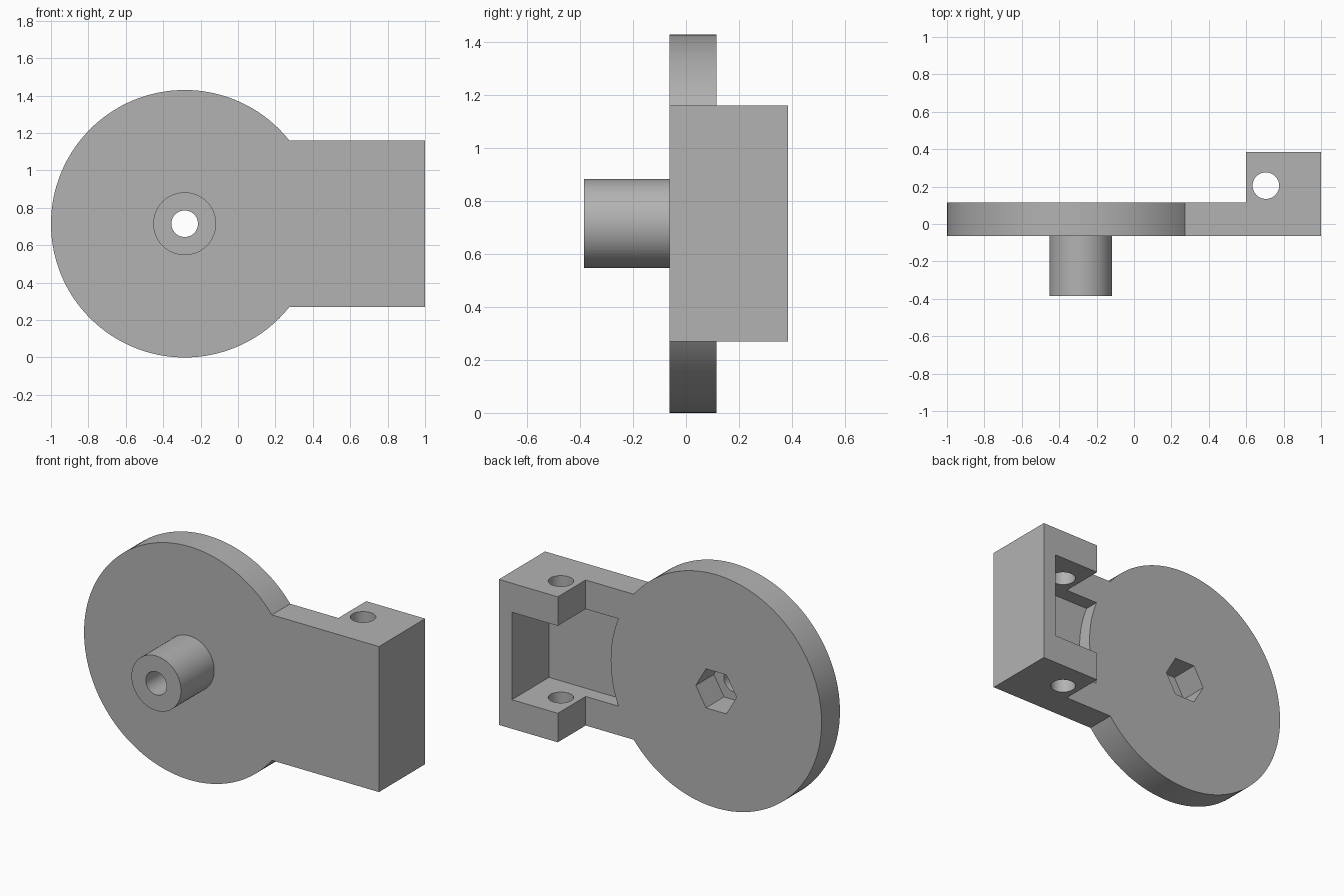
import bpy, bmesh, math
from mathutils import Vector

if "Cube" in bpy.data.objects:
    bpy.data.objects.remove(bpy.data.objects["Cube"], do_unlink=True)

# Shared dimensions
CX, CZ, R = -0.285, 0.715, 0.715        # disc centre and radius
FRONT, BACK, DEEP = -0.063, 0.115, 0.385  # plate front, plate back, block back
ARM, SLOT = 0.446, 0.268                # half heights of arm and pocket
BORE = 0.071

grey = bpy.data.materials.new("plain grey")
grey.use_nodes = True
colour = (0.45, 0.45, 0.45, 1)
grey.diffuse_color = colour
grey.node_tree.nodes["Principled BSDF"].inputs["Base Color"].default_value = colour


def prism(name, outline, axis, lo, hi):
    """Extrude a 2D outline along y (points are x, z) or z (points are x, y)."""
    def place(p, t):
        return Vector((p[0], t, p[1]) if axis == "y" else (p[0], p[1], t))
    bm = bmesh.new()
    base = bm.faces.new([bm.verts.new(place(p, lo)) for p in outline])
    moved = bmesh.ops.extrude_face_region(bm, geom=[base], use_keep_orig=True)["geom"]
    verts = [g for g in moved if isinstance(g, bmesh.types.BMVert)]
    bmesh.ops.translate(bm, verts=verts, vec=place((0, 0), hi - lo))
    bmesh.ops.recalc_face_normals(bm, faces=bm.faces)
    mesh = bpy.data.meshes.new(name)
    bm.to_mesh(mesh)
    bm.free()
    mesh.materials.append(grey)
    ob = bpy.data.objects.new(name, mesh)
    bpy.context.collection.objects.link(ob)
    return ob


def ring(x, y, r, n):
    return [(x + r * math.cos(math.tau * i / n), y + r * math.sin(math.tau * i / n))
            for i in range(n)]


def combine(target, tool, operation):
    bpy.context.view_layer.objects.active = target
    mod = target.modifiers.new(operation, "BOOLEAN")
    mod.operation, mod.solver, mod.object = operation, "EXACT", tool
    bpy.ops.object.modifier_apply(modifier=mod.name)
    bpy.data.objects.remove(tool, do_unlink=True)


# Round plate
body = prism("disc_bracket", ring(CX, CZ, R, 128), "y", FRONT, BACK)

# Arm with the thick end block, as one L-shaped section
section = [(CX, FRONT), (1, FRONT), (1, DEEP), (0.6, DEEP), (0.6, BACK), (CX, BACK)]
combine(body, prism("arm", section, "z", CZ - ARM, CZ + ARM), "UNION")

# Front boss
combine(body, prism("boss", ring(CX, CZ, 0.168, 64), "y", -DEEP, 0), "UNION")

# Pocket open to the back, ending in an arc that follows the disc
half = math.asin(SLOT / R)
arc = [(CX + R * math.cos(a), CZ + R * math.sin(a))
       for a in (half * (1 - i / 8) for i in range(17))]
pocket = arc + [(0.911, CZ - SLOT), (0.911, CZ + SLOT)]
combine(body, prism("pocket", pocket, "y", 0.026, 0.6), "DIFFERENCE")

# Bore through the boss, and hexagonal nut recess in the back
combine(body, prism("bore", ring(CX, CZ, BORE, 48), "y", -1, 1), "DIFFERENCE")
combine(body, prism("nut_recess", ring(CX, CZ, 0.138, 6), "y", -0.06, 0.6), "DIFFERENCE")

# Vertical pin hole through both lugs
combine(body, prism("pin_hole", ring(0.705, 0.205, BORE, 48), "z", -1, 2), "DIFFERENCE")

bpy.ops.object.select_all(action="DESELECT")
body.select_set(True)
bpy.context.view_layer.objects.active = body
bpy.ops.object.shade_smooth_by_angle(angle=math.radians(25))
